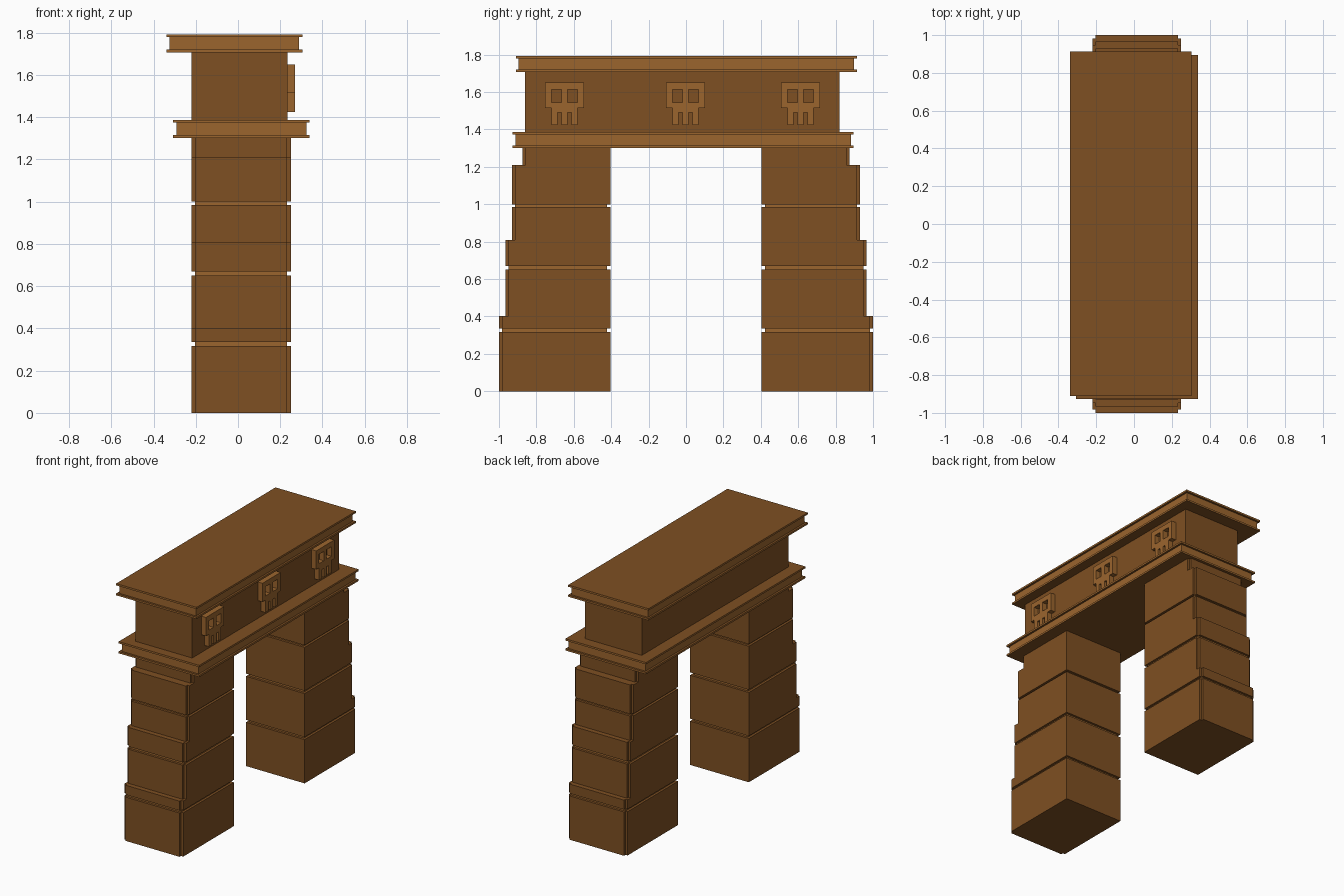
import bpy, bmesh

cube = bpy.data.objects.get("Cube")
if cube:
    bpy.data.objects.remove(cube, do_unlink=True)


def make_material(name, rgb):
    m = bpy.data.materials.new(name)
    m.use_nodes = True
    m.diffuse_color = (*rgb, 1)
    m.node_tree.nodes["Principled BSDF"].inputs["Base Color"].default_value = (*rgb, 1)
    return m


DARK = make_material("dark brown", (0.21, 0.079, 0.016))
LIGHT = make_material("light brown", (0.33, 0.13, 0.027))


def add_prism(bm, outline, z0, z1, side=0, cap=0):
    """Extrude an xy outline from z0 to z1; side and cap are material slots."""
    base = bm.faces.new([bm.verts.new((x, y, z0)) for x, y in outline])
    ext = bmesh.ops.extrude_face_region(bm, geom=[base], use_keep_orig=True)
    top = [v for v in ext["geom"] if isinstance(v, bmesh.types.BMVert)]
    for v in top:
        v.co.z = z1
    faces = {f for v in list(base.verts) + top for f in v.link_faces}
    bmesh.ops.recalc_face_normals(bm, faces=list(faces))
    for f in faces:
        f.material_index = cap if abs(f.normal.z) > 0.5 else side


def rect(x0, x1, y0, y1):
    return [(x0, y0), (x1, y0), (x1, y1), (x0, y1)]


def finish(bm, name):
    me = bpy.data.meshes.new(name)
    bm.to_mesh(me)
    bm.free()
    me.materials.append(DARK)
    me.materials.append(LIGHT)
    ob = bpy.data.objects.new(name, me)
    bpy.context.collection.objects.link(ob)
    return ob


# Legs: stepped blocks with notched outer corners, parted by grooves
X0, X1, NOTCH = -0.22, 0.25, 0.017
INNER = 0.405
BLOCKS = [(0, 0.317, 1.0), (0.335, 0.403, 1.0), (0.403, 0.65, 0.965),
          (0.67, 0.808, 0.965), (0.808, 0.985, 0.93), (1.0, 1.21, 0.93),
          (1.21, 1.302, 0.875)]
GROOVES = [(0.317, 0.335, 1.0), (0.65, 0.67, 0.965), (0.985, 1.0, 0.93)]


def make_leg(name, s):
    bm = bmesh.new()
    for z0, z1, y in BLOCKS:
        n = y - NOTCH
        outline = [(X0, INNER), (X1, INNER), (X1, n), (X1 - NOTCH, n),
                   (X1 - NOTCH, y), (X0 + NOTCH, y), (X0 + NOTCH, n), (X0, n)]
        add_prism(bm, [(px, s * py) for px, py in outline], z0, z1)
    for z0, z1, y in GROOVES:
        add_prism(bm, rect(X0 + NOTCH, X1 - NOTCH, s * (INNER + NOTCH), s * (y - NOTCH)),
                  z0, z1, side=1)
    return finish(bm, name)


make_leg("front_leg", -1)
make_leg("back_leg", 1)


# Slabs: a recessed band between two thin lips
def make_slab(name, x0, x1, y0, y1, z0, z1, lip=0.013, inset=0.015):
    bm = bmesh.new()
    add_prism(bm, rect(x0, x1, y0, y1), z0, z0 + lip, side=1)
    add_prism(bm, rect(x0 + inset, x1 - inset, y0 + inset, y1 - inset),
              z0 + lip, z1 - lip, side=1)
    add_prism(bm, rect(x0, x1, y0, y1), z1 - lip, z1, side=1)
    return finish(bm, name)


make_slab("lower_slab", -0.307, 0.339, -0.927, 0.896, 1.302, 1.387)
make_slab("top_slab", -0.339, 0.305, -0.91, 0.913, 1.707, 1.792)

# Plain beam between the slabs
bm = bmesh.new()
add_prism(bm, rect(-0.22, 0.235, -0.86, 0.82), 1.387, 1.707)
finish(bm, "beam")

# Skull reliefs: grid cells with open eyes and tooth gaps, extruded off the beam
COLS = [-0.104, -0.07, -0.037, -0.016, 0.016, 0.037, 0.07, 0.104]
ROWS = [1.425, 1.49, 1.515, 1.545, 1.613, 1.65]
MASK = [".#.#.#.", ".#####.", "#######", "#..#..#", "#######"]


def make_skull(name, yc):
    bm = bmesh.new()
    grid = [[bm.verts.new((0.235, yc + y, z)) for y in COLS] for z in ROWS]
    for r, row in enumerate(MASK):
        for c, cell in enumerate(row):
            if cell == "#":
                bm.faces.new((grid[r][c], grid[r][c + 1],
                              grid[r + 1][c + 1], grid[r + 1][c]))
    bmesh.ops.delete(bm, geom=[v for v in bm.verts if not v.link_faces], context='VERTS')
    ext = bmesh.ops.extrude_face_region(bm, geom=list(bm.faces), use_keep_orig=True)
    for v in ext["geom"]:
        if isinstance(v, bmesh.types.BMVert):
            v.co.x = 0.271
    bmesh.ops.recalc_face_normals(bm, faces=list(bm.faces))
    for f in bm.faces:
        f.material_index = 1
    return finish(bm, name)


for name, yc in (("front", -0.65), ("middle", -0.003), ("back", 0.612)):
    make_skull(name + "_skull_relief", yc)
